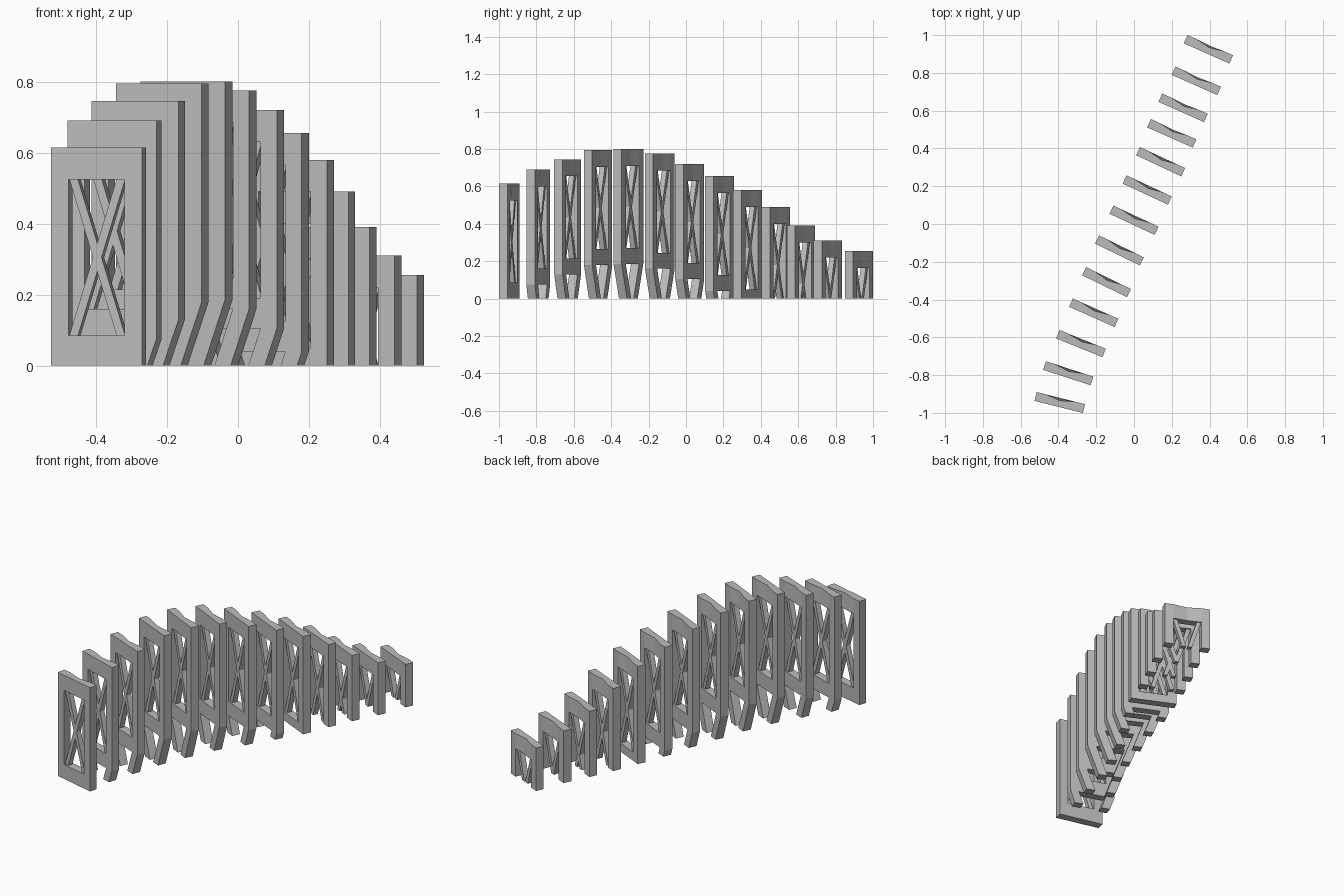
import bpy, bmesh
from math import radians
from mathutils import Matrix

cube = bpy.data.objects.get("Cube")
if cube:
    bpy.data.objects.remove(cube, do_unlink=True)

grey = bpy.data.materials.new("plain_grey")
grey.use_nodes = True
grey.diffuse_color = (0.5, 0.5, 0.5, 1)
grey.node_tree.nodes["Principled BSDF"].inputs["Base Color"].default_value = (0.5, 0.5, 0.5, 1)

HALF, INNER, THICK = 0.132, 0.081, 0.048     # outer and window half widths, depth
HEIGHT, SILL, HEAD = 0.615, 0.085, 0.525     # frame height, window bottom and top
LEG, LEAN = 0.21, 0.36                       # leg length and inward slope


def build(bm, name, x, y, top, angle):
    """Place the panel, trim it at the ground and close the cut."""
    bmesh.ops.recalc_face_normals(bm, faces=bm.faces)
    bm.transform(Matrix.Translation((x, y, top - HEIGHT)) @ Matrix.Rotation(radians(-angle), 4, 'Z'))
    cut = bmesh.ops.bisect_plane(bm, geom=bm.verts[:] + bm.edges[:] + bm.faces[:], dist=1e-5,
                                 plane_co=(0, 0, 0), plane_no=(0, 0, 1), clear_inner=True)
    rim = [e for e in cut["geom_cut"] if isinstance(e, bmesh.types.BMEdge) and e.is_boundary]
    if rim:
        bmesh.ops.holes_fill(bm, edges=rim, sides=0)
    bmesh.ops.recalc_face_normals(bm, faces=bm.faces)
    mesh = bpy.data.meshes.new(name)
    bm.to_mesh(mesh)
    bm.free()
    mesh.materials.append(grey)
    obj = bpy.data.objects.new(name, mesh)
    bpy.context.collection.objects.link(obj)


def extrude(bm, depth):
    """Give flat faces depth from front (-y) to back (+y)."""
    made = bmesh.ops.extrude_face_region(bm, geom=bm.faces[:])["geom"]
    back = [v for v in made if isinstance(v, bmesh.types.BMVert)]
    for v in bm.verts:
        v.co.y = -depth / 2
    for v in back:
        v.co.y = depth / 2
    return back


def panel():
    """Rectangular frame standing on two legs that lean inwards."""
    bm = bmesh.new()
    columns = (-HALF, -INNER, 0, INNER, HALF)
    rows = (-LEG, 0, SILL, HEAD, HEIGHT)
    grid = []
    for r, z in enumerate(rows):
        shift = LEG * LEAN if r == 0 else 0
        grid.append([bm.verts.new((x - shift * ((x > 0) - (x < 0)), 0, z)) for x in columns])
    for r in range(4):
        for c in range(4):
            if c in (0, 3) or r in (1, 3):      # stiles and legs, sill and header
                bm.faces.new((grid[r][c], grid[r][c + 1], grid[r + 1][c + 1], grid[r + 1][c]))
    bmesh.ops.delete(bm, geom=[v for v in bm.verts if not v.link_faces], context='VERTS')
    # shallow hollow in the back of the header
    for v in extrude(bm, THICK):
        if abs(v.co.x) < 0.001 and v.co.z > HEAD - 0.01:
            v.co.y -= 0.014 if v.co.z > HEAD + 0.01 else 0.004
    return bm


def brace(side):
    """Diagonal strut across the window, corner to corner."""
    bm = bmesh.new()
    a, b = INNER, INNER - 0.025
    outline = ((-a, HEAD), (-b, HEAD), (a, SILL), (b, SILL))
    bm.faces.new([bm.verts.new((side * x, 0, z)) for x, z in outline])
    extrude(bm, 0.03)
    return bm


# plan position, top height and turn of each frame, front to back
frames = (
    (-.393, -.945, .615, 14), (-.348, -.79, .69, 18), (-.281, -.633, .745, 22),
    (-.213, -.47, .795, 24), (-.145, -.308, .80, 26), (-.077, -.14, .775, 26),
    (0, .02, .72, 25), (.07, .18, .655, 25), (.141, .33, .58, 25),
    (.2, .48, .49, 24), (.26, .615, .39, 24), (.33, .758, .31, 24), (.394, .925, .255, 24),
)
for i, place in enumerate(frames, 1):
    build(panel(), f"frame_{i}", *place)
    build(brace(1), f"brace_falling_{i}", *place)
    build(brace(-1), f"brace_rising_{i}", *place)
